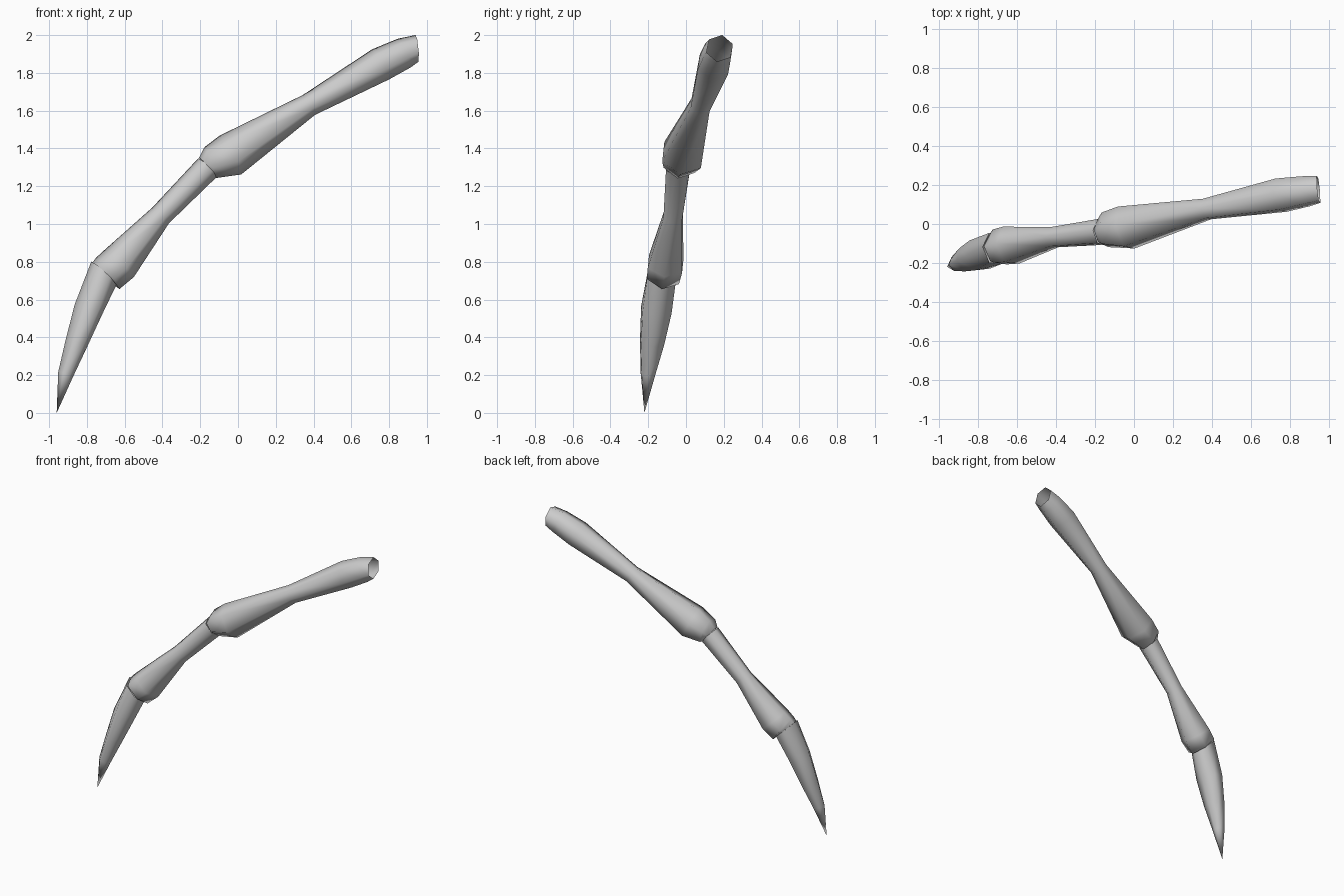
import bpy, bmesh
from math import sin, cos, pi
from mathutils import Vector

if "Cube" in bpy.data.objects:
    bpy.data.objects.remove(bpy.data.objects["Cube"])

SIDES = 6
ROLL = 0.2


def loft(name, rings, tip=None):
    """Tube through rings of (centre, side radius, up radius[, axis])."""
    bm = bmesh.new()
    path = [Vector(r[0]) for r in rings] + ([Vector(tip)] if tip else [])
    loops = []
    for i, ring in enumerate(rings):
        c, rs, ru = path[i], ring[1], ring[2]
        if len(ring) > 3:
            t = Vector(ring[3]).normalized()
        else:
            a, b = path[max(i - 1, 0)], path[min(i + 1, len(path) - 1)]
            t = (b - a).normalized()
        side = t.cross(Vector((0, 0, 1))).normalized()
        up = side.cross(t)
        angles = [ROLL + 2 * pi * k / SIDES for k in range(SIDES)]
        loops.append([bm.verts.new(c + side * sin(a) * rs + up * cos(a) * ru)
                      for a in angles])
    for p, q in zip(loops, loops[1:]):
        for k in range(SIDES):
            n = (k + 1) % SIDES
            bm.faces.new((p[k], p[n], q[n], q[k]))
    if tip:
        v = bm.verts.new(tip)
        for k in range(SIDES):
            bm.faces.new((loops[-1][k], loops[-1][(k + 1) % SIDES], v))
    bmesh.ops.recalc_face_normals(bm, faces=bm.faces)
    for f in bm.faces:
        f.smooth = True
    mesh = bpy.data.meshes.new(name)
    bm.to_mesh(mesh)
    bm.free()
    bpy.context.collection.objects.link(bpy.data.objects.new(name, mesh))


# Upper segment, open at the body end
loft("upper_leg", [
    ((0.948, 0.178, 1.930), 0.074, 0.072, (-1, -0.1, -0.1)),
    ((0.880, 0.168, 1.905), 0.084, 0.084),
    ((0.755, 0.148, 1.845), 0.094, 0.092),
    ((0.375, 0.077, 1.630), 0.059, 0.062),
    ((-0.040, -0.018, 1.365), 0.121, 0.118, (-0.85, -0.2, -0.45)),
    ((-0.150, -0.030, 1.325), 0.095, 0.088, (-1, -0.1, -0.3)),
    ((-0.165, -0.038, 1.300), 0.068, 0.066, (-0.75, -0.1, -0.6)),
])

# Middle segment, starting inside the upper joint
loft("middle_leg", [
    ((-0.160, -0.040, 1.300), 0.072, 0.070),
    ((-0.410, -0.068, 1.045), 0.057, 0.061),
    ((-0.630, -0.108, 0.790), 0.106, 0.106),
    ((-0.690, -0.118, 0.738), 0.100, 0.104),
    ((-0.705, -0.122, 0.735), 0.085, 0.090, (-0.68, -0.1, -0.73)),
])

# Curved claw ending in a point
loft("claw", [
    ((-0.710, -0.125, 0.740), 0.088, 0.091, (-0.68, -0.1, -0.73)),
    ((-0.793, -0.157, 0.545), 0.091, 0.077),
    ((-0.855, -0.180, 0.370), 0.072, 0.060),
    ((-0.912, -0.202, 0.205), 0.041, 0.042),
], tip=(-0.96, -0.22, 0.0))
